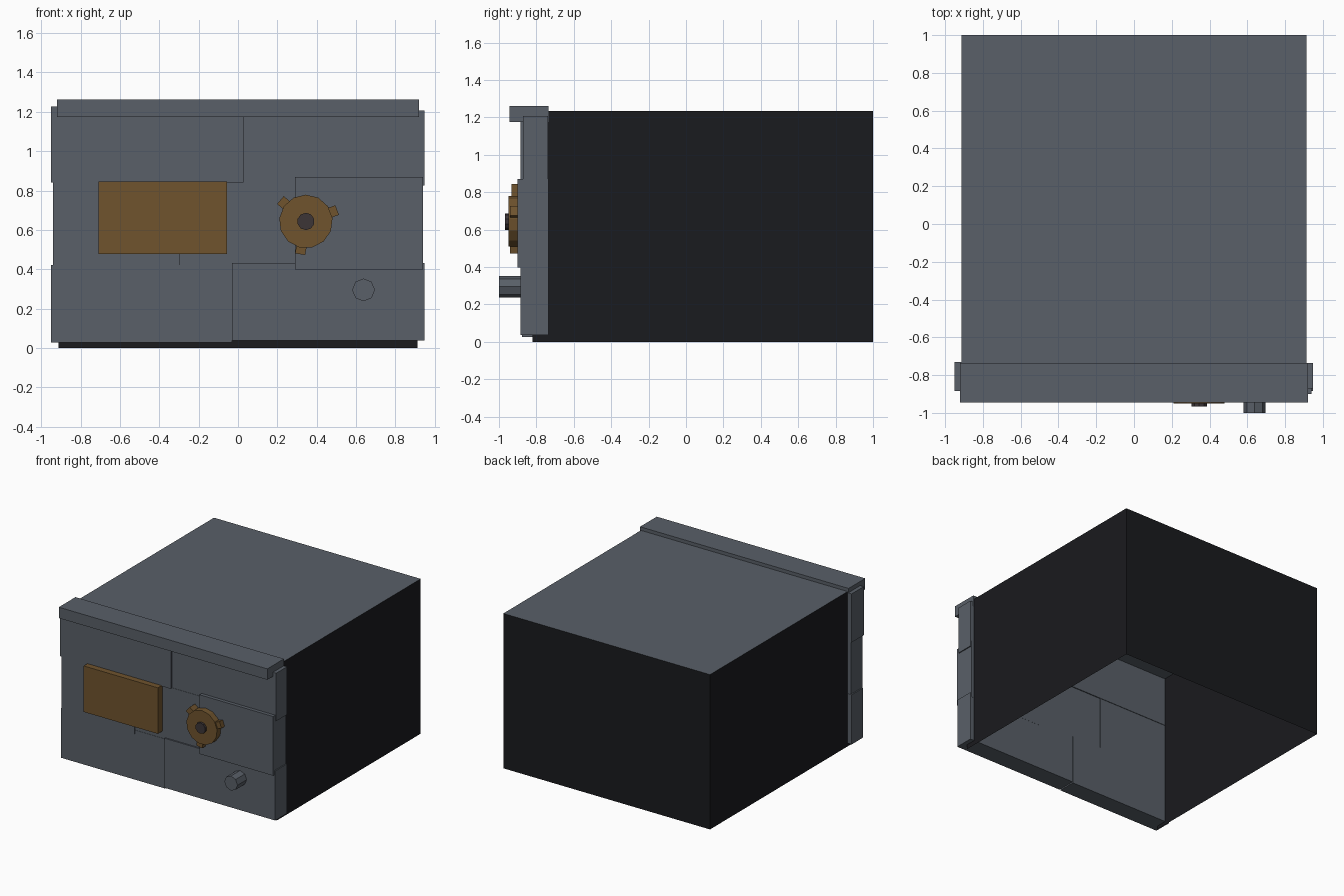
import bpy, bmesh, math
from mathutils import Matrix, Vector

if "Cube" in bpy.data.objects:
    bpy.data.objects.remove(bpy.data.objects["Cube"])


def material(name, rgb):
    m = bpy.data.materials.new(name)
    m.diffuse_color = (*rgb, 1)
    m.use_nodes = True
    m.node_tree.nodes["Principled BSDF"].inputs["Base Color"].default_value = m.diffuse_color
    return m


STEEL = material("blue_grey_steel", (0.10, 0.115, 0.138))
DARK = material("dark_iron", (0.010, 0.0105, 0.013))
BRASS = material("brass", (0.16, 0.088, 0.027))
HUB = material("hub_metal", (0.045, 0.035, 0.037))


def finish(bm, name, mat):
    me = bpy.data.meshes.new(name)
    bm.to_mesh(me)
    bm.free()
    ob = bpy.data.objects.new(name, me)
    bpy.context.collection.objects.link(ob)
    me.materials.append(mat)
    return ob


def add_box(bm, x, y, z, spin=None):
    size = [b - a for a, b in (x, y, z)]
    mid = Vector([(a + b) / 2 for a, b in (x, y, z)])
    m = Matrix.Translation(mid) @ Matrix.Diagonal((*size, 1))
    bmesh.ops.create_cube(bm, size=1, matrix=(spin or Matrix()) @ m)


def box(name, x, y, z, mat=STEEL):
    bm = bmesh.new()
    add_box(bm, x, y, z)
    return finish(bm, name, mat)


def add_disc(bm, x, z, r, y0, y1, sides):
    # cylinder lying along y
    m = Matrix.Translation((x, (y0 + y1) / 2, z)) @ Matrix.Rotation(math.pi / 2, 4, 'X')
    bmesh.ops.create_cone(bm, cap_ends=True, segments=sides, radius1=r,
                          radius2=r, depth=abs(y1 - y0), matrix=m)


# Body shell: walls and roof, open at front and underneath
def shell(name, keep, mat):
    bm = bmesh.new()
    add_box(bm, (-0.912, 0.912), (-0.82, 1.0), (0, 1.235))
    bm.normal_update()
    drop = [f for f in bm.faces if not keep(f.normal)]
    bmesh.ops.delete(bm, geom=drop, context='FACES')
    return finish(bm, name, mat)


shell("body_walls", lambda n: abs(n.x) > 0.5 or n.y > 0.5, DARK)
shell("body_roof", lambda n: n.z > 0.5, STEEL)

# Front armour plates: name, x range, z range, front depth, back depth
plates = [
    ("plate_top_left", (-0.95, 0.027), (0.84, 1.228), -0.884, -0.731),
    ("plate_top_right", (0.027, 0.948), (0.825, 1.207), -0.872, -0.737),
    ("plate_middle_left", (-0.94, -0.295), (0.392, 0.845), -0.883, -0.735),
    ("plate_middle_centre", (-0.295, 0.29), (0.387, 0.845), -0.874, -0.738),
    ("plate_middle_right", (0.29, 0.94), (0.398, 0.87), -0.90, -0.735),
    ("plate_bottom_left", (-0.95, -0.03), (0.027, 0.422), -0.876, -0.732),
    ("plate_bottom_right", (-0.03, 0.948), (0.037, 0.432), -0.885, -0.736),
]
for name, x, z, front, back in plates:
    box(name, x, (front, back), z)

# Top rail
box("top_rail", (-0.92, 0.92), (-0.945, -0.735), (1.175, 1.262))

# Front panel
box("front_panel", (-0.71, -0.055), (-0.932, -0.86), (0.478, 0.845), BRASS)

# Hand wheel with three lugs
cx, cz = 0.345, 0.643
bm = bmesh.new()
add_disc(bm, cx, cz, 0.136, -0.95, -0.86, 13)
for deg in (20, 140, 260):
    spin = Matrix.Translation((cx, 0, cz)) @ Matrix.Rotation(-math.radians(deg), 4, 'Y')
    add_box(bm, (0.10, 0.169), (-0.94, -0.87), (-0.026, 0.026), spin)
finish(bm, "hand_wheel", BRASS)

bm = bmesh.new()
add_disc(bm, cx, cz, 0.044, -0.967, -0.93, 10)
finish(bm, "wheel_hub", HUB)

# Peg
bm = bmesh.new()
add_disc(bm, 0.638, 0.295, 0.058, -1.0, -0.86, 8)
finish(bm, "front_peg", STEEL)
